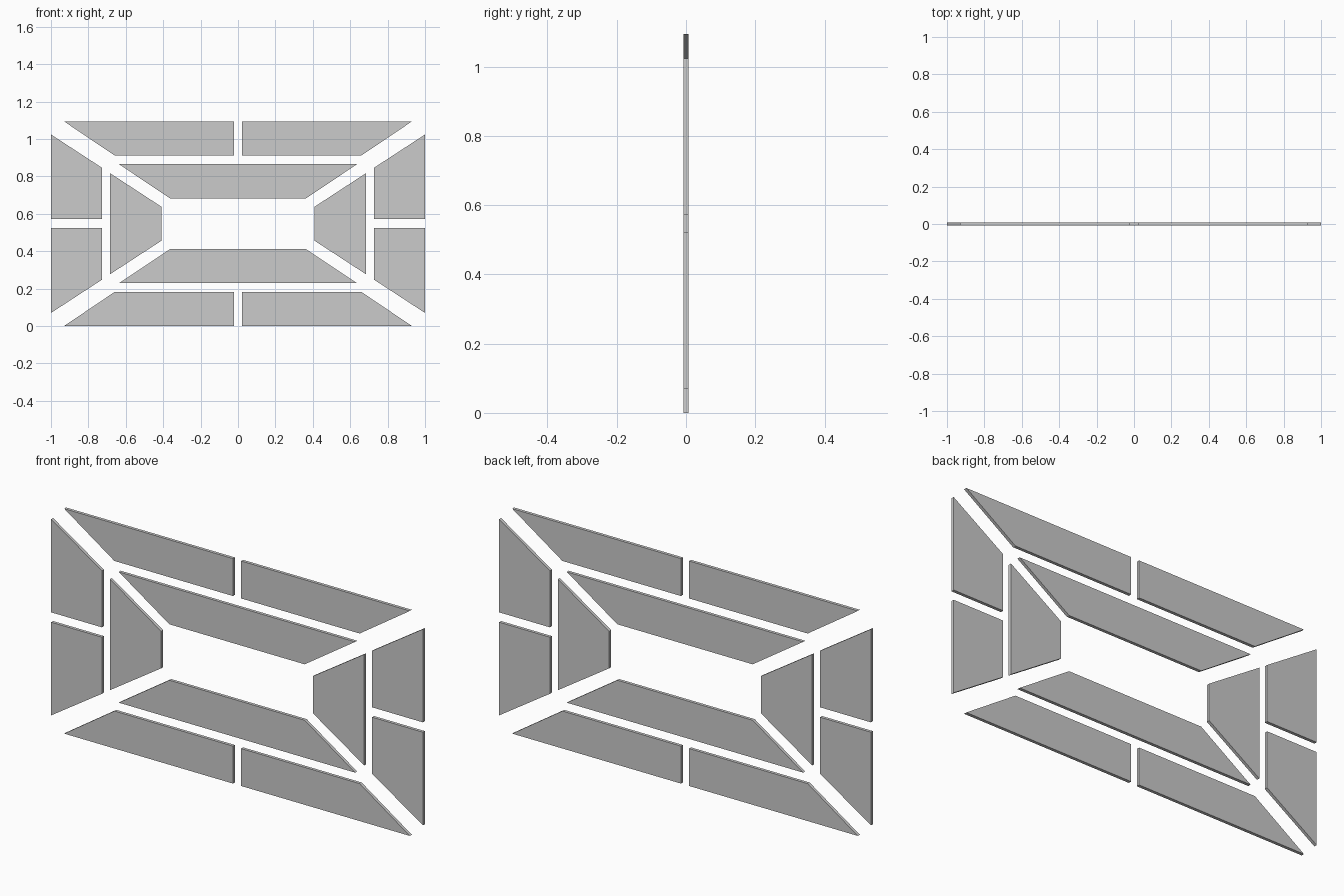
import bpy, bmesh

if "Cube" in bpy.data.objects:
    bpy.data.objects.remove(bpy.data.objects["Cube"])

MID = 0.547     # height of the frame's centre
HALF_T = 0.0075 # half the panel thickness


def panel(name, outline, sx=1, sz=1):
    """Extruded flat panel; outline is (x, z offset from the centre), mirrored by sx, sz."""
    bm = bmesh.new()
    verts = [bm.verts.new((x * sx, -HALF_T, MID + z * sz)) for x, z in outline]
    face = bm.faces.new(verts)
    ext = bmesh.ops.extrude_face_region(bm, geom=[face], use_keep_orig=True)
    moved = [g for g in ext["geom"] if isinstance(g, bmesh.types.BMVert)]
    bmesh.ops.translate(bm, verts=moved, vec=(0, 2 * HALF_T, 0))
    bmesh.ops.recalc_face_normals(bm, faces=bm.faces)
    mesh = bpy.data.meshes.new(name)
    bm.to_mesh(mesh)
    bm.free()
    bpy.context.collection.objects.link(bpy.data.objects.new(name, mesh))


# Outlines of the four panel types
outer_rail = [(0.022, 0.547), (0.93, 0.547), (0.66, 0.365), (0.022, 0.365)]
outer_side = [(1.0, 0.024), (1.0, 0.477), (0.727, 0.299), (0.727, 0.024)]
inner_rail = [(-0.636, 0.318), (0.636, 0.318), (0.364, 0.136), (-0.364, 0.136)]
inner_side = [(0.684, -0.27), (0.684, 0.27), (0.408, 0.09), (0.408, -0.09)]

# Outer ring: two panels per edge
for sx, side in ((-1, "left"), (1, "right")):
    for sz, level in ((-1, "lower"), (1, "upper")):
        panel(f"outer_rail_{level}_{side}", outer_rail, sx, sz)
        panel(f"outer_side_{level}_{side}", outer_side, sx, sz)
    # Inner ring: one panel per edge
    panel(f"inner_side_{side}", inner_side, sx)

for sz, level in ((-1, "lower"), (1, "upper")):
    panel(f"inner_rail_{level}", inner_rail, 1, sz)
